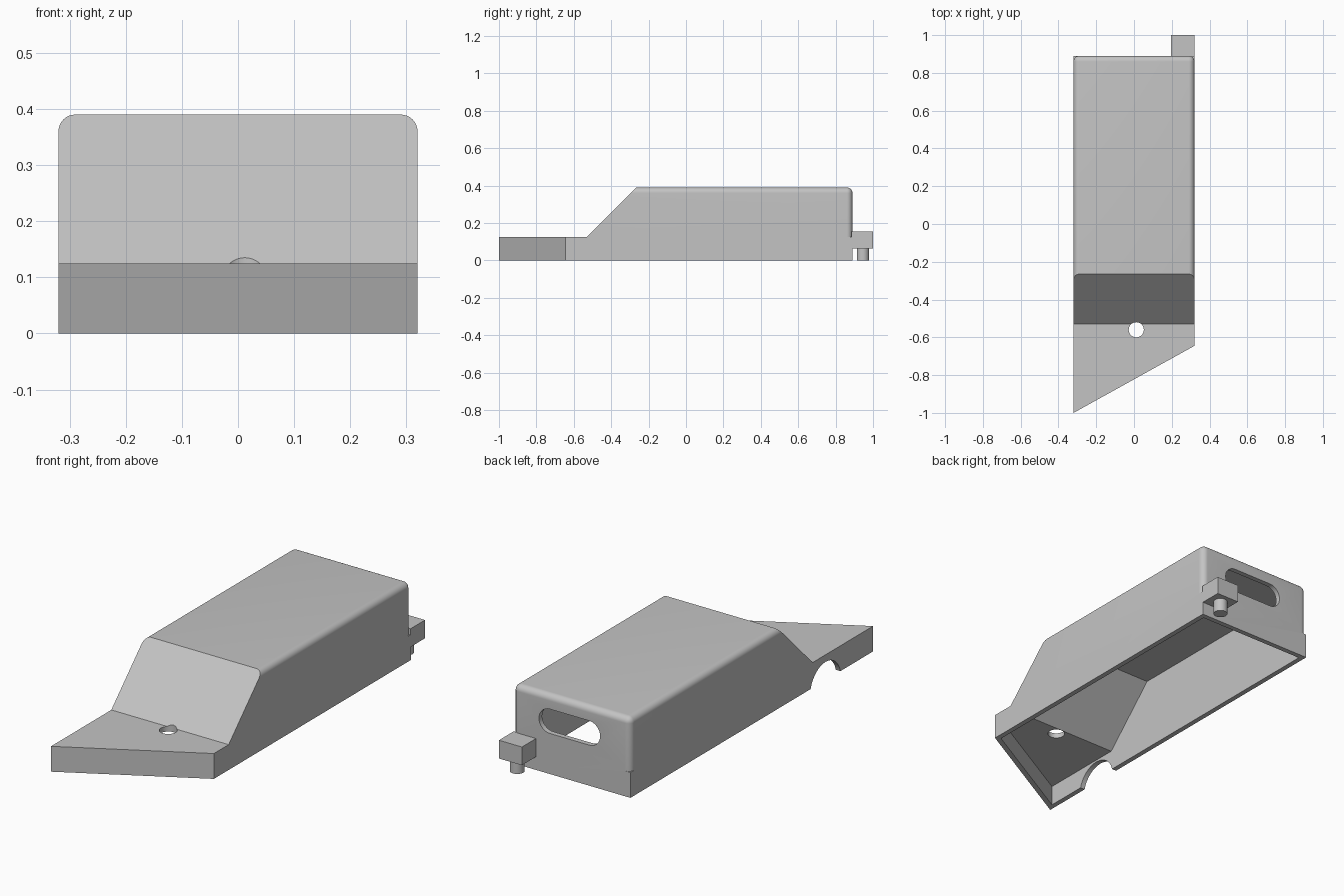
import bpy, bmesh, math
from mathutils import Matrix

cube = bpy.data.objects.get("Cube")
if cube:
    bpy.data.objects.remove(cube, do_unlink=True)

W, BACK, TOP, LIP = 0.32, 0.89, 0.39, 0.125    # half width, rear, heights
T = 0.025                                      # wall thickness
TIP, SHORT = -1.0, -0.645                      # ends of the angled nose

grey = bpy.data.materials.new("light_grey")
grey.use_nodes = True
grey.diffuse_color = (0.55, 0.55, 0.55, 1)
grey.node_tree.nodes["Principled BSDF"].inputs["Base Color"].default_value = grey.diffuse_color


def finish(name, bm):
    bmesh.ops.recalc_face_normals(bm, faces=bm.faces)
    mesh = bpy.data.meshes.new(name)
    bm.to_mesh(mesh)
    bm.free()
    mesh.materials.append(grey)
    ob = bpy.data.objects.new(name, mesh)
    bpy.context.collection.objects.link(ob)
    return ob


def prism(points, offset):
    """Extrude a closed 3D outline along an offset."""
    bm = bmesh.new()
    face = bm.faces.new([bm.verts.new(p) for p in points])
    ext = bmesh.ops.extrude_face_region(bm, geom=[face])
    bmesh.ops.translate(bm, vec=offset, verts=[v for v in ext["geom"] if isinstance(v, bmesh.types.BMVert)])
    bmesh.ops.recalc_face_normals(bm, faces=bm.faces)
    return bm


def cylinder(name, radius, depth, centre, rotation=Matrix()):
    bm = bmesh.new()
    bmesh.ops.create_cone(bm, cap_ends=True, segments=40, radius1=radius, radius2=radius,
                          depth=depth, matrix=Matrix.Translation(centre) @ rotation)
    return finish(name, bm)


def boolean(target, tool, operation="DIFFERENCE"):
    mod = target.modifiers.new("cut", "BOOLEAN")
    mod.operation, mod.solver, mod.object = operation, "EXACT", tool
    bpy.context.view_layer.objects.active = target
    bpy.ops.object.modifier_apply(modifier=mod.name)
    bpy.data.objects.remove(tool, do_unlink=True)


def tray(name, inset, z0, z1):
    """Angled-nose outline, inset evenly, between two heights."""
    slope = (SHORT - TIP) / (2 * W)
    w, shift = W - inset, inset * math.hypot(1, slope)
    mid = (TIP + SHORT) / 2 + shift
    pts = [(-w, mid - slope * w, z0), (w, mid + slope * w, z0),
           (w, BACK - inset, z0), (-w, BACK - inset, z0)]
    return finish(name, prism(pts, (0, 0, z1 - z0)))


def hood_prism(inset, bottom, foot):
    """Hood side profile with a 45 degree front, extruded across the width."""
    w, top, rear = W - inset, TOP - inset, BACK - inset
    front = lambda z: z - 0.655 + inset * math.sqrt(2)
    prof = [(front(foot), foot), (front(top), top), (rear, top), (rear, bottom)]
    if bottom < foot:
        prof.append((front(foot), bottom))
    return prism([(-w, y, z) for y, z in prof], (2 * w, 0, 0))


# Hood with rounded long, rear and upright rear edges
bm = hood_prism(0, LIP, LIP)
edges = []
for e in bm.edges:
    a, b = (v.co for v in e.verts)
    m = (a + b) / 2
    on_top = min(a.z, b.z) > TOP - 0.001 and m.y > -0.2
    upright = abs(a.z - b.z) > 0.1 and min(a.y, b.y) > BACK - 0.001
    if on_top or upright:
        edges.append(e)
bmesh.ops.bevel(bm, geom=edges, offset=0.03, segments=8, profile=0.5, affect="EDGES")
hood = finish("hood", bm)

# Housing shell: tray joined to hood, then hollowed from below
body = tray("housing", 0, 0, LIP)
boolean(body, hood, "UNION")
boolean(body, tray("tray_cavity", T, -0.1, LIP - T))
boolean(body, finish("hood_cavity", hood_prism(T, 0.05, LIP - T)))

# Screw hole in the nose and arched notch in the right wall
boolean(body, cylinder("screw_hole", 0.04, 0.5, (0.012, -0.56, 0.2)))
boolean(body, cylinder("side_notch", 0.12, 0.1, (-W, -0.63, -0.03), Matrix.Rotation(math.pi / 2, 4, "Y")))

# Rounded slot in the rear wall
slot = []
for side in (1, -1):
    for i in range(17):
        a = side * math.pi / 2 - math.pi * i / 16
        slot.append((0.012 + side * 0.107 + 0.06 * math.cos(a), BACK - 0.1, 0.26 + 0.06 * math.sin(a)))
boolean(body, finish("rear_slot", prism(slot, (0, 0.2, 0))))

# Rear tab with its locating peg
x0, y0, z0, z1 = 0.195, BACK - 0.004, 0.065, 0.155
tab = finish("rear_tab", prism([(x0, y0, z0), (W, y0, z0), (W, 1, z0), (x0, 1, z0)], (0, 0, z1 - z0)))
peg = cylinder("tab_peg", 0.033, 0.075, (0.258, 0.946, 0.0375))

for ob in (body, tab, peg):
    bpy.ops.object.select_all(action="DESELECT")
    ob.select_set(True)
    bpy.context.view_layer.objects.active = ob
    bpy.ops.object.shade_smooth_by_angle(angle=math.radians(30))
